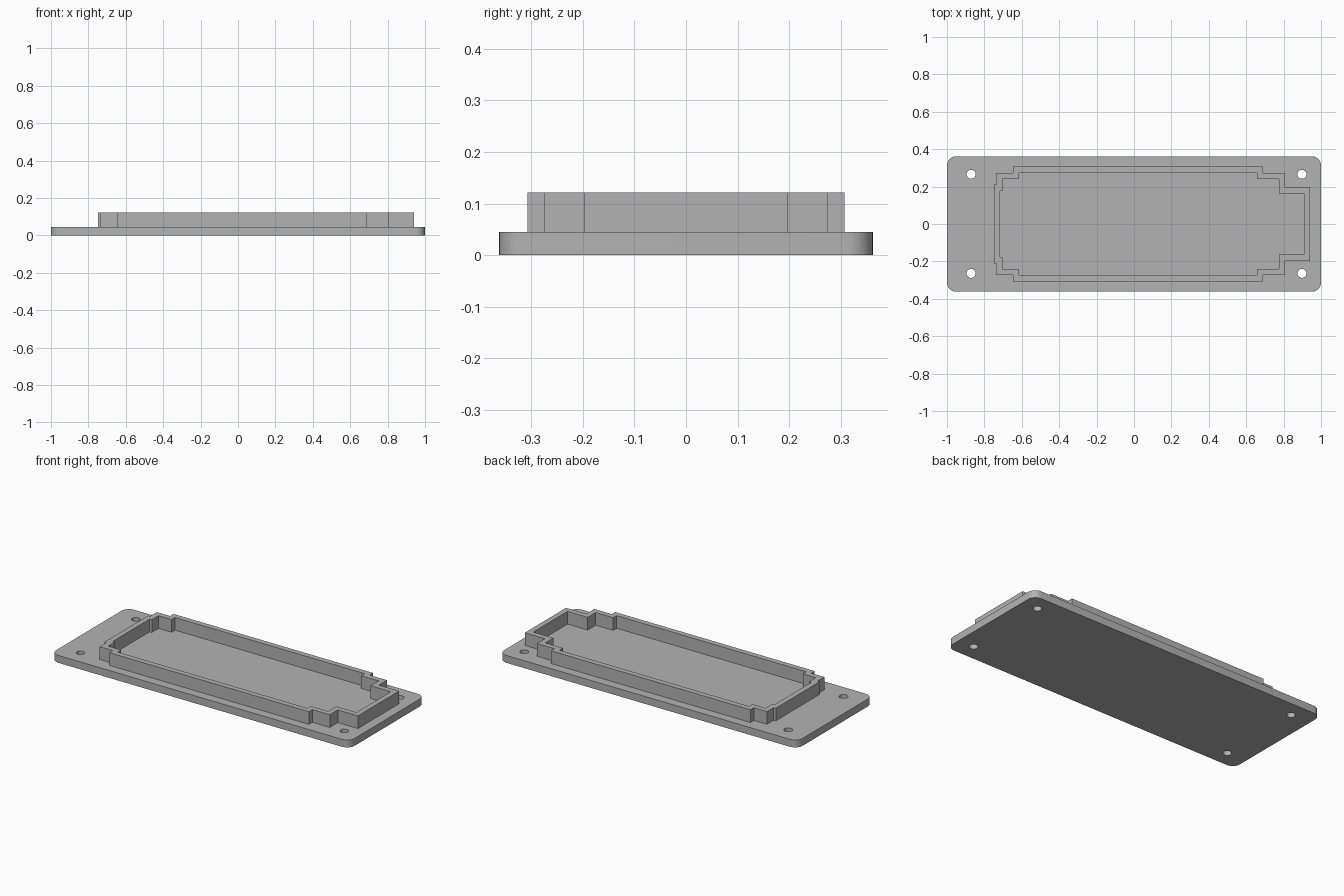
import bpy, bmesh
from math import sin, cos, pi, radians
from mathutils import Vector

cube = bpy.data.objects.get("Cube")
if cube:
    bpy.data.objects.remove(cube, do_unlink=True)

grey = bpy.data.materials.new("plain grey")
grey.use_nodes = True
grey.diffuse_color = (0.45, 0.45, 0.45, 1)
grey.node_tree.nodes["Principled BSDF"].inputs["Base Color"].default_value = grey.diffuse_color

HALF_X, HALF_Y = 1.0, 0.362
PLATE_TOP, WALL_TOP = 0.045, 0.122
WALL = 0.033


def arc(cx, cy, r, start, sweep, steps):
    return [Vector((cx + r * cos(start + sweep * i / steps),
                    cy + r * sin(start + sweep * i / steps))) for i in range(steps + 1)]


def rounded_rectangle(hx, hy, r):
    pts = []
    for i, (sx, sy) in enumerate(((1, 1), (-1, 1), (-1, -1), (1, -1))):
        pts += arc(sx * (hx - r), sy * (hy - r), r, i * pi / 2, pi / 2, 10)
    return pts


def inset(pts, t):
    """Move a counter-clockwise right-angled outline inwards by t."""
    out = []
    for i, p in enumerate(pts):
        a = (p - pts[i - 1]).normalized()
        b = (pts[(i + 1) % len(pts)] - p).normalized()
        out.append(p + t * Vector((-a.y - b.y, a.x + b.x)))
    return out


def extruded(name, loops, z0, z1):
    """Fill the first loop, leaving the others as holes, and extrude it up."""
    bm = bmesh.new()
    for loop in loops:
        vs = [bm.verts.new((p.x, p.y, z0)) for p in loop]
        for i, v in enumerate(vs):
            bm.edges.new((vs[i - 1], v))
    bmesh.ops.triangle_fill(bm, use_beauty=True, use_dissolve=False, edges=bm.edges[:])
    ext = bmesh.ops.extrude_face_region(bm, geom=bm.faces[:], use_keep_orig=True)
    top = [g for g in ext["geom"] if isinstance(g, bmesh.types.BMVert)]
    bmesh.ops.translate(bm, verts=top, vec=(0, 0, z1 - z0))
    bmesh.ops.recalc_face_normals(bm, faces=bm.faces[:])
    mesh = bpy.data.meshes.new(name)
    bm.to_mesh(mesh)
    bm.free()
    mesh.materials.append(grey)
    obj = bpy.data.objects.new(name, mesh)
    bpy.context.collection.objects.link(obj)
    bpy.ops.object.select_all(action='DESELECT')
    obj.select_set(True)
    bpy.context.view_layer.objects.active = obj
    bpy.ops.object.shade_smooth_by_angle(angle=radians(30))
    return obj


# Base plate with rounded corners and four screw holes
holes = [arc(x, y, 0.024, 0, 2 * pi, 32)[:-1]
         for x in (-0.871, 0.898) for y in (-0.264, 0.266)]
extruded("base_plate", [rounded_rectangle(HALF_X, HALF_Y, 0.05)] + holes, 0, PLATE_TOP)

# Stepped rim wall: back half of the outline, mirrored to the front
half = [(0.942, 0.197), (0.807, 0.197), (0.807, 0.274), (0.69, 0.274),
        (0.69, 0.307), (-0.647, 0.307), (-0.647, 0.274), (-0.735, 0.274),
        (-0.735, 0.21), (-0.749, 0.21)]
outline = [Vector(p) for p in half] + [Vector((x, -y)) for x, y in reversed(half)]
extruded("rim_wall", [outline, inset(outline, WALL)], PLATE_TOP, WALL_TOP)
